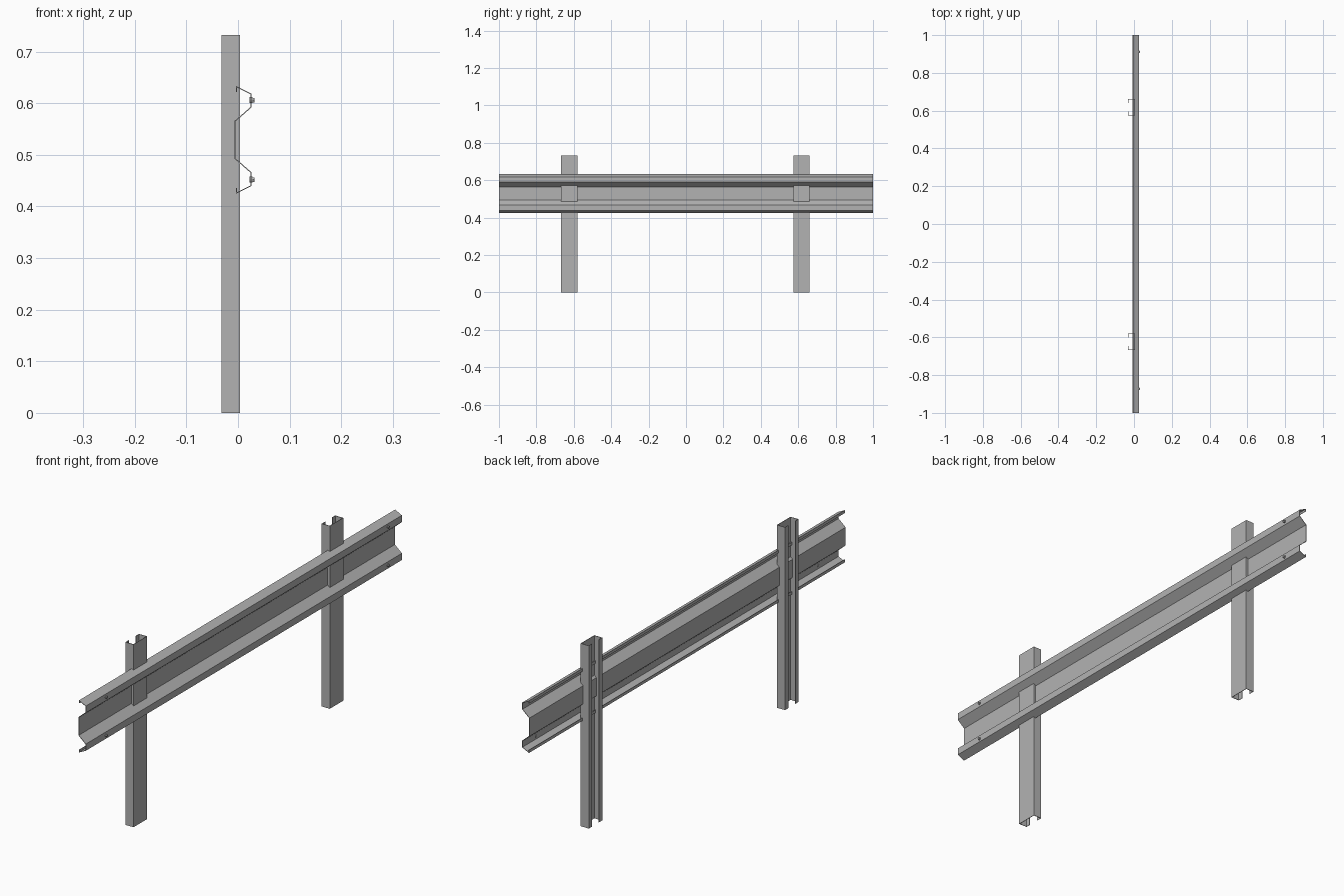
import bpy, bmesh, math
from mathutils import Matrix

if "Cube" in bpy.data.objects:
    bpy.data.objects.remove(bpy.data.objects["Cube"])

steel = bpy.data.materials.new("galvanised grey")
steel.diffuse_color = (0.45, 0.45, 0.45, 1)
steel.use_nodes = True
steel.node_tree.nodes["Principled BSDF"].inputs["Base Color"].default_value = steel.diffuse_color
T = 0.002  # sheet thickness


def finish(name, bm):
    bmesh.ops.recalc_face_normals(bm, faces=bm.faces)
    me = bpy.data.meshes.new(name)
    bm.to_mesh(me)
    bm.free()
    ob = bpy.data.objects.new(name, me)
    me.materials.append(steel)
    bpy.context.collection.objects.link(ob)
    return ob


def sheet(name, start, sweep):
    """Folded sheet: sweep an open profile, then give it thickness."""
    bm = bmesh.new()
    a = [bm.verts.new(p) for p in start]
    b = [bm.verts.new([c + d for c, d in zip(p, sweep)]) for p in start]
    for i in range(len(a) - 1):
        bm.faces.new((a[i], a[i + 1], b[i + 1], b[i]))
    ob = finish(name, bm)
    mod = ob.modifiers.new("thickness", 'SOLIDIFY')
    mod.thickness = T
    mod.offset = 0
    mod.use_even_offset = True
    return ob


# W-shaped rail: upper half mirrored about its mid height
MID = 0.529
half = [(-0.003, 0.093), (-0.003, 0.103), (0.025, 0.089),
        (0.025, 0.063), (-0.006, 0.036)]
profile = half + [(x, -z) for x, z in reversed(half)]
sheet("rail", [(x, -1, MID + z) for x, z in profile], (0, 2, 0))

# Lipped C-channel posts, open towards the back of the rail
W, LIP, X0, X1 = 0.042, 0.020, -0.031, 0.003
for name, y in (("post_near", -0.624), ("post_far", 0.618)):
    c = [(X0, -W + LIP), (X0, -W), (X1, -W), (X1, W), (X0, W), (X0, W - LIP)]
    sheet(name, [(x, y + v, 0) for x, v in c], (0, 0, 0.732))


# Bolts on the rail crests: round washer and hexagonal head
def disc(bm, sides, r, x0, x1, y, z):
    m = Matrix.Translation(((x0 + x1) / 2, y, z)) @ Matrix.Rotation(math.pi / 2, 4, 'Y')
    bmesh.ops.create_cone(bm, cap_ends=True, segments=sides, radius1=r,
                          radius2=r, depth=x1 - x0, matrix=m)


for end, y in (("near", -0.872), ("far", 0.912)):
    for level, z in (("upper", MID + 0.077), ("lower", MID - 0.077)):
        bm = bmesh.new()
        disc(bm, 16, 0.006, 0.022, 0.0285, y, z)
        disc(bm, 6, 0.0048, 0.0285, 0.032, y, z)
        finish(f"bolt_{end}_{level}", bm)
